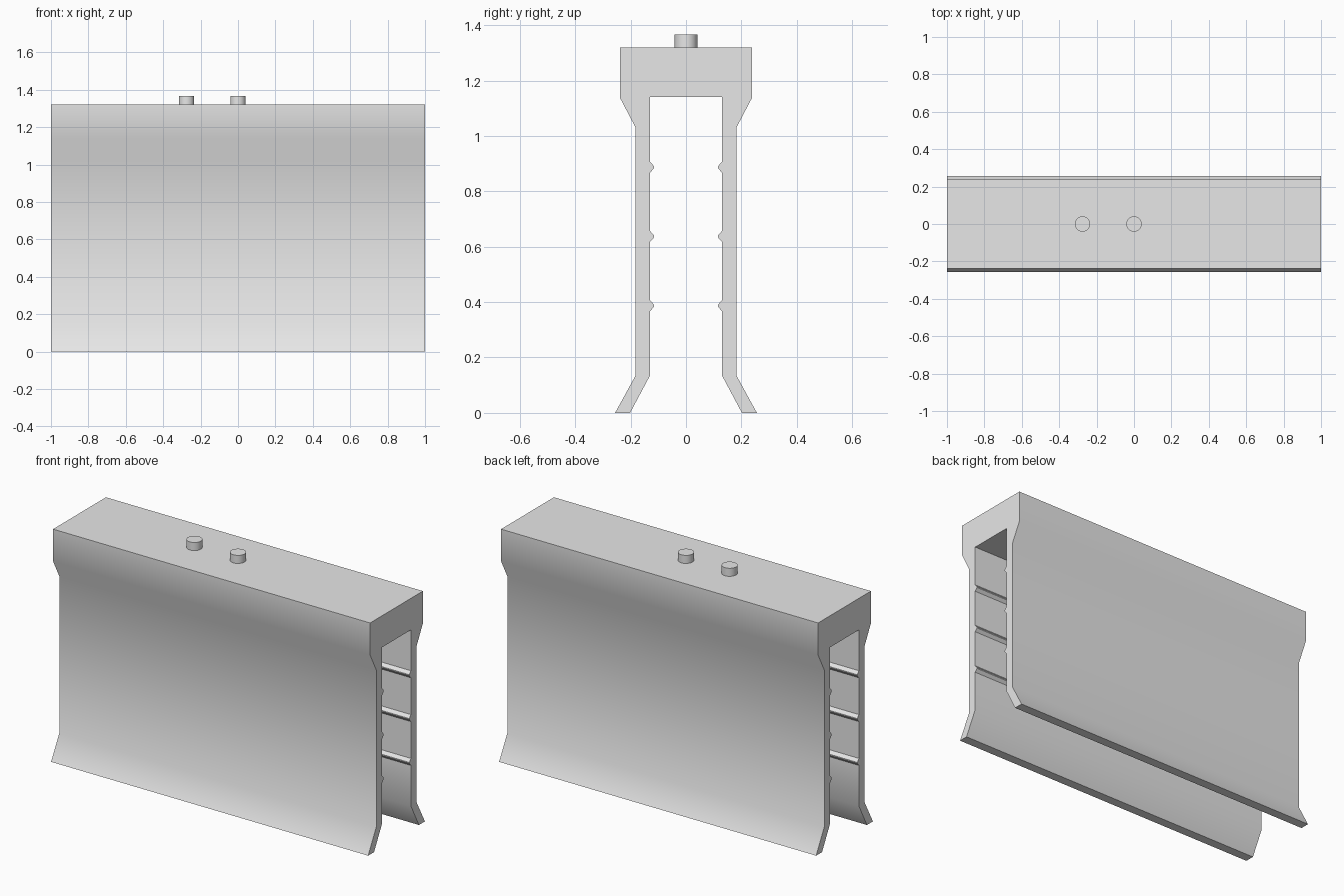
import bpy, bmesh, math
from mathutils import Vector

cube = bpy.data.objects.get("Cube")
if cube:
    bpy.data.objects.remove(cube, do_unlink=True)

# Single plain grey material
grey = bpy.data.materials.new("plain_grey")
grey.use_nodes = True
grey.diffuse_color = (0.8, 0.8, 0.8, 1)
grey.node_tree.nodes["Principled BSDF"].inputs["Base Color"].default_value = (0.8, 0.8, 0.8, 1)


def finish(obj):
    obj.data.materials.append(grey)
    bpy.ops.object.select_all(action="DESELECT")
    obj.select_set(True)
    bpy.context.view_layer.objects.active = obj
    bpy.ops.object.shade_smooth_by_angle(angle=math.radians(32))


def extrude_profile(name, points, half_length):
    """Sweep a closed (y, z) outline along x."""
    bm = bmesh.new()
    face = bm.faces.new([bm.verts.new((-half_length, y, z)) for y, z in points])
    swept = bmesh.ops.extrude_face_region(bm, geom=[face], use_keep_orig=True)
    moved = [g for g in swept["geom"] if isinstance(g, bmesh.types.BMVert)]
    bmesh.ops.translate(bm, verts=moved, vec=Vector((2 * half_length, 0, 0)))
    bmesh.ops.recalc_face_normals(bm, faces=bm.faces[:])
    mesh = bpy.data.meshes.new(name)
    bm.to_mesh(mesh)
    bm.free()
    obj = bpy.data.objects.new(name, mesh)
    bpy.context.collection.objects.link(obj)
    finish(obj)


# Half outline: outer wall down to the flared foot, then up the ribbed inside
WALL = 0.13
half = [(0.238, 1.32), (0.238, 1.137), (0.182, 1.03), (0.182, 0.135),
        (0.256, 0), (0.202, 0), (WALL, 0.135)]
for rib in (0.387, 0.637, 0.887):
    half += [(WALL, rib - 0.02), (WALL - 0.015, rib - 0.003),
             (WALL - 0.015, rib + 0.003), (WALL, rib + 0.02)]
half.append((WALL, 1.14))

# Channel body, mirrored across the middle
outline = half + [(-y, z) for y, z in reversed(half)]
extrude_profile("channel_body", outline, 1.0)

# Two short pegs on top
for name, x in (("middle_peg", 0), ("side_peg", -0.275)):
    bpy.ops.mesh.primitive_cylinder_add(vertices=48, radius=0.041, depth=0.055,
                                        location=(x, 0, 1.3385))
    peg = bpy.context.object
    peg.name = name
    finish(peg)
